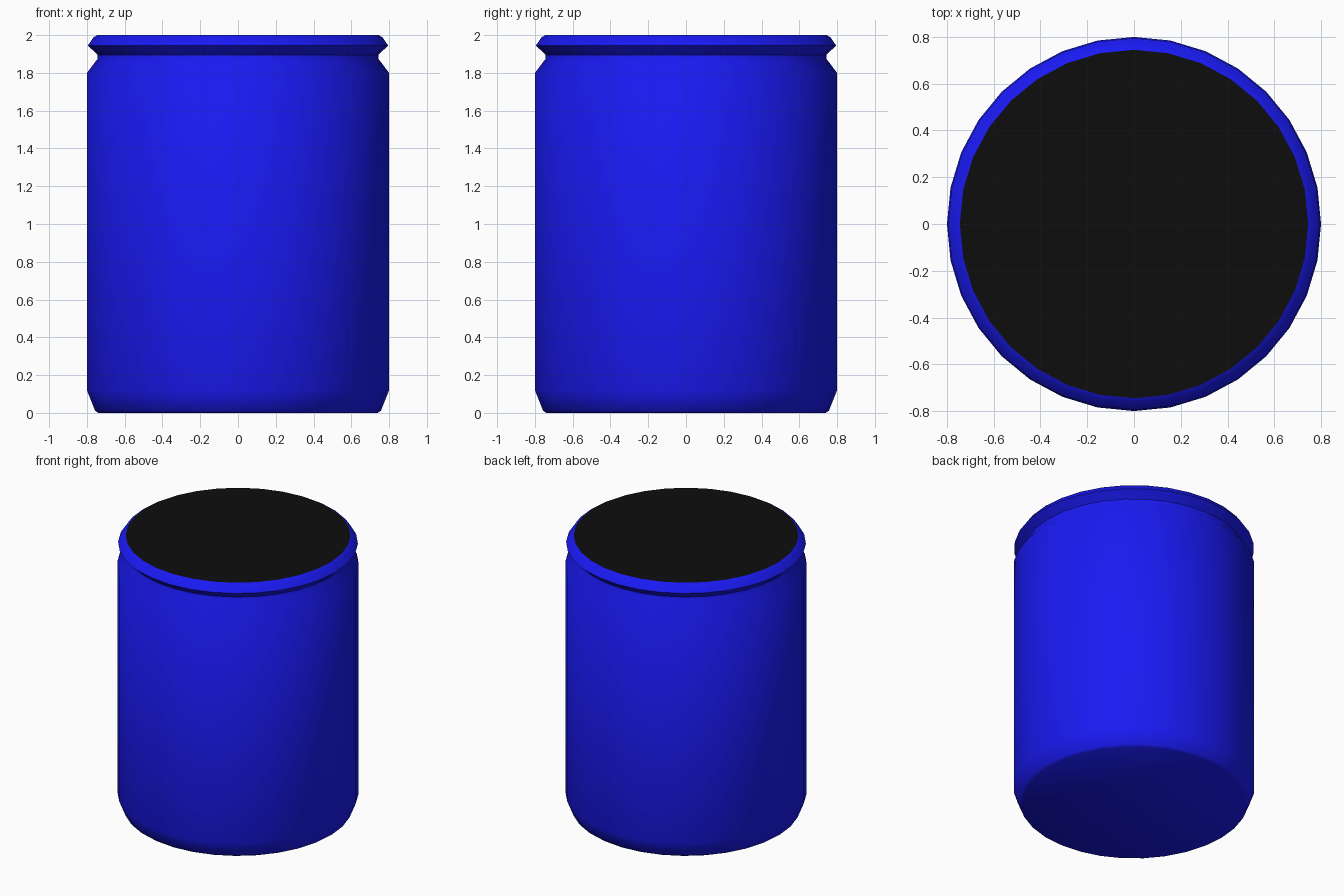
import bpy, bmesh, math

if "Cube" in bpy.data.objects:
    bpy.data.objects.remove(bpy.data.objects["Cube"])

SIDES = 32


def material(name, color):
    m = bpy.data.materials.new(name)
    m.diffuse_color = color
    m.use_nodes = True
    m.node_tree.nodes["Principled BSDF"].inputs["Base Color"].default_value = m.diffuse_color
    return m


def add_object(name, bm, mat):
    mesh = bpy.data.meshes.new(name)
    bmesh.ops.recalc_face_normals(bm, faces=bm.faces)
    bm.to_mesh(mesh)
    bm.free()
    mesh.materials.append(mat)
    ob = bpy.data.objects.new(name, mesh)
    bpy.context.collection.objects.link(ob)
    return ob


def ring(bm, r, z):
    return [bm.verts.new((r * math.cos(2 * math.pi * i / SIDES),
                          r * math.sin(2 * math.pi * i / SIDES), z))
            for i in range(SIDES)]


# Can body: (radius, height) profile with bottom chamfer, neck groove and rim
profile = [(0.74, 0.0), (0.757, 0.012), (0.80, 0.12), (0.80, 1.80),
           (0.743, 1.875), (0.743, 1.895), (0.795, 1.945),
           (0.765, 1.988), (0.745, 2.0)]
bm = bmesh.new()
rings = [ring(bm, r, z) for r, z in profile]
for low, high in zip(rings, rings[1:]):
    for i in range(SIDES):
        j = (i + 1) % SIDES
        bm.faces.new((low[i], low[j], high[j], high[i]))
bm.faces.new(rings[0][::-1])

# Black lid disc closing the top
lid_bm = bmesh.new()
lid_bm.faces.new(ring(lid_bm, 0.745, 2.0))

body = add_object("can_body", bm, material("blue", (0.01, 0.01, 0.9, 1)))
lid = add_object("lid_disc", lid_bm, material("black", (0.004, 0.004, 0.004, 1)))
# The single lid face must point up
if lid.data.polygons[0].normal.z < 0:
    lid.data.flip_normals()

# Smooth sides with crisp base edge and groove
bpy.ops.object.select_all(action='DESELECT')
body.select_set(True)
bpy.context.view_layer.objects.active = body
bpy.ops.object.shade_smooth_by_angle(angle=math.radians(42))
